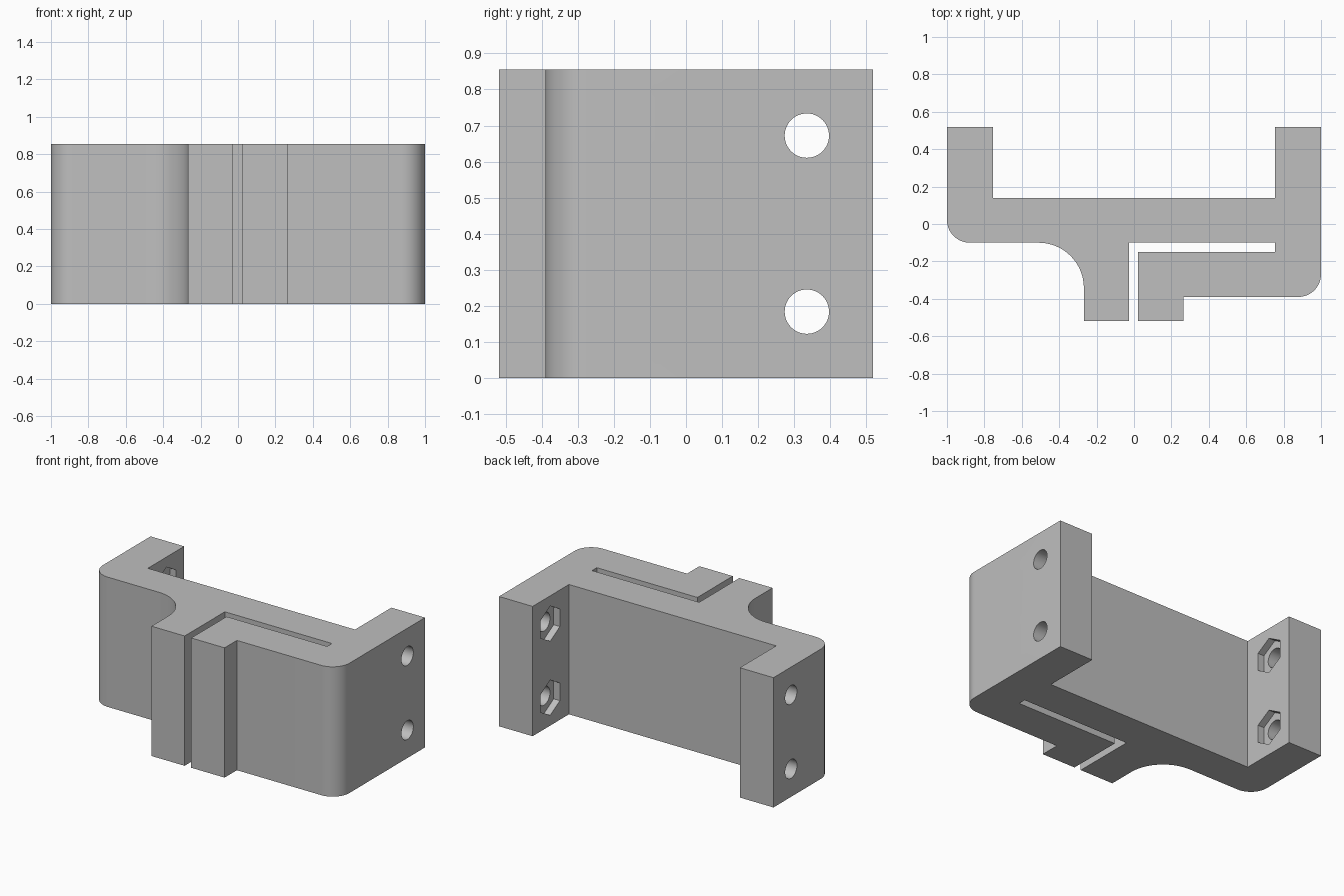
import bpy, bmesh
from math import cos, sin, pi, radians
from mathutils import Matrix

cube = bpy.data.objects.get("Cube")
if cube:
    bpy.data.objects.remove(cube, do_unlink=True)

HEIGHT = 0.855
HOLE_Y, HOLE_ZS = 0.335, (0.184, 0.672)

grey = bpy.data.materials.new("plain grey")
grey.use_nodes = True
color = (0.52, 0.52, 0.52, 1)
grey.diffuse_color = color
grey.node_tree.nodes["Principled BSDF"].inputs["Base Color"].default_value = color


def arc(cx, cy, r, start, end, steps=16):
    angles = [radians(start + (end - start) * i / steps) for i in range(steps + 1)]
    return [(cx + r * cos(a), cy + r * sin(a)) for a in angles]


def mesh_object(name, bm):
    bmesh.ops.recalc_face_normals(bm, faces=bm.faces)
    mesh = bpy.data.meshes.new(name)
    bm.to_mesh(mesh)
    bm.free()
    mesh.materials.append(grey)
    obj = bpy.data.objects.new(name, mesh)
    bpy.context.collection.objects.link(obj)
    return obj


# Bracket outline: two arms, web, fillet, split clamp jaws and flexing slot
outline = [(-1, 0.518), (-0.755, 0.518), (-0.755, 0.14), (0.755, 0.14),
           (0.755, 0.518), (1, 0.518)]
outline += arc(0.878, -0.268, 0.122, 0, -90)
outline += [(0.265, -0.39), (0.265, -0.518), (0.022, -0.518), (0.022, -0.15),
            (0.755, -0.15), (0.755, -0.1), (-0.026, -0.1), (-0.026, -0.518),
            (-0.268, -0.518)]
outline += arc(-0.51, -0.342, 0.242, 0, 90)
outline += arc(-0.878, 0.022, 0.122, 270, 180)

bm = bmesh.new()
base = bm.faces.new([bm.verts.new((x, y, 0)) for x, y in outline])
top = bmesh.ops.extrude_face_region(bm, geom=[base])["geom"]
bmesh.ops.translate(bm, vec=(0, 0, HEIGHT),
                    verts=[v for v in top if isinstance(v, bmesh.types.BMVert)])
bracket = mesh_object("clamp_bracket", bm)


# Screw holes through both arms, and hexagonal nut recesses on the inner faces
def cutter(name, sides, radius, x, depth):
    bm = bmesh.new()
    for z in HOLE_ZS:
        place = Matrix.Translation((x, HOLE_Y, z)) @ Matrix.Rotation(pi / 2, 4, 'Y') @ Matrix.Rotation(pi / 2, 4, 'Z')
        bmesh.ops.create_cone(bm, cap_ends=True, segments=sides, radius1=radius,
                              radius2=radius, depth=depth, matrix=place)
    obj = mesh_object(name, bm)
    obj.hide_render = True
    return obj


cutters = [cutter("screw_hole_cutter", 48, 0.0615, 0, 3),
           cutter("nut_recess_cutter", 6, 0.116, 0, 2 * (0.755 + 0.045))]
bpy.context.view_layer.objects.active = bracket
bracket.select_set(True)
for tool in cutters:
    mod = bracket.modifiers.new(tool.name, 'BOOLEAN')
    mod.object = tool
    mod.solver = 'EXACT'
    bpy.ops.object.modifier_apply(modifier=mod.name)
    bpy.data.objects.remove(tool, do_unlink=True)

bpy.ops.object.shade_smooth_by_angle(angle=radians(30))
